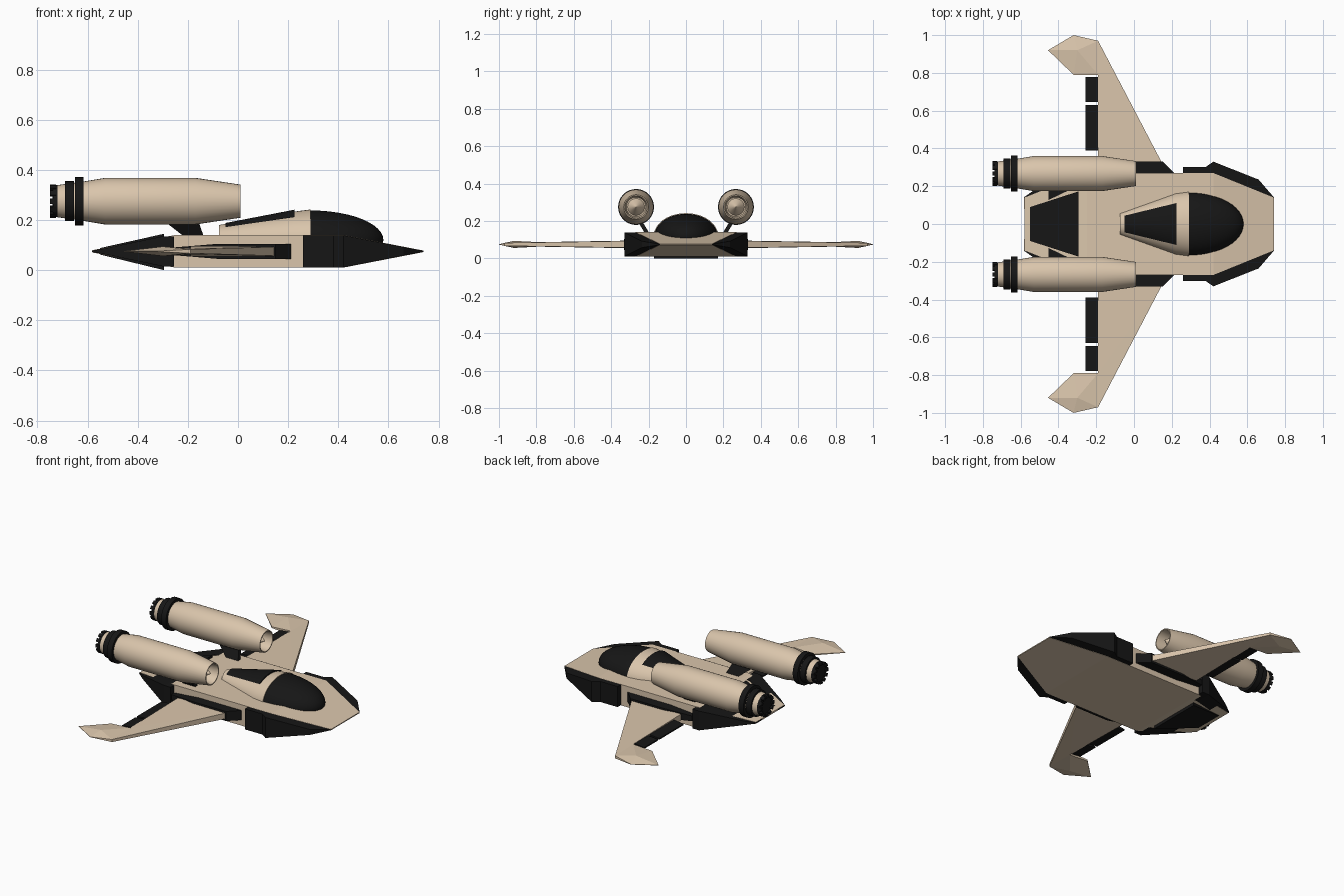
import bpy, bmesh, math

if "Cube" in bpy.data.objects:
    bpy.data.objects.remove(bpy.data.objects["Cube"])


def material(name, rgb):
    m = bpy.data.materials.new(name)
    m.diffuse_color = (*rgb, 1)
    m.use_nodes = True
    m.node_tree.nodes["Principled BSDF"].inputs["Base Color"].default_value = m.diffuse_color
    return m


TAN = material("tan_paint", (0.70, 0.56, 0.41))
BLACK = material("black_paint", (0.008, 0.008, 0.008))


def finish(name, bm, mat, smooth=None):
    bmesh.ops.recalc_face_normals(bm, faces=bm.faces)
    me = bpy.data.meshes.new(name)
    bm.to_mesh(me)
    bm.free()
    me.materials.append(mat)
    ob = bpy.data.objects.new(name, me)
    bpy.context.collection.objects.link(ob)
    if smooth:
        bpy.ops.object.select_all(action='DESELECT')
        ob.select_set(True)
        bpy.context.view_layer.objects.active = ob
        bpy.ops.object.shade_smooth_by_angle(angle=math.radians(smooth))
    return ob


def loft(name, rings, mat, smooth=None):
    """Skin closed rings of equal size and cap both ends."""
    bm = bmesh.new()
    vs = [[bm.verts.new(p) for p in r] for r in rings]
    n = len(rings[0])
    for a, b in zip(vs, vs[1:]):
        for i in range(n):
            j = (i + 1) % n
            bm.faces.new((a[i], a[j], b[j], b[i]))
    bm.faces.new(vs[0])
    bm.faces.new(vs[-1])
    return finish(name, bm, mat, smooth)


def slab(name, stations, mat):
    """Box sections along x: (x, y0, y1, z0, z1)."""
    return loft(name, [[(x, a, lo), (x, b, lo), (x, b, hi), (x, a, hi)]
                       for x, a, b, lo, hi in stations], mat)


def lathe(name, profile, cy, cz, mat, n=32):
    return loft(name, [[(x, cy + r * math.cos(2 * math.pi * i / n), cz + r * math.sin(2 * math.pi * i / n))
                        for i in range(n)] for x, r in profile], mat, 25)


def arch(x, hw, base, h, a0=0, a1=180, lift=0, n=24):
    """Half-ellipse section, closed along its chord."""
    pts = []
    for i in range(n + 1):
        t = math.radians(a0 + (a1 - a0) * i / n)
        pts.append((x, hw * math.cos(t), base + h * math.sin(t) + lift))
    return pts


# Hull and tail plates
slab("hull", [(-.58, -.14, .14, .07, .08), (-.25, -.27, .27, .01, .14),
              (.42, -.27, .27, .01, .14), (.74, -.14, .14, .072, .078)], TAN)
slab("tail_upper_plate", [(-.55, -.09, .09, .075, .088), (-.295, -.172, .172, .09, .145)], BLACK)
slab("tail_lower_plate", [(-.55, -.09, .09, .062, .075), (-.295, -.172, .172, 0, .06)], BLACK)

# Cockpit fairing, dorsal panel and canopy
loft("cockpit_fairing", [arch(-.075, .058, .12, .06), arch(.22, .163, .12, .113),
                         arch(.29, .172, .12, .122)], TAN, 30)
loft("dorsal_panel", [arch(-.05, .066, .12, .064, 48, 132, .004),
                      arch(.225, .166, .12, .115, 48, 132, .006)], BLACK, 30)
bm = bmesh.new()
bmesh.ops.create_uvsphere(bm, u_segments=48, v_segments=24, radius=1)
for v in bm.verts:
    v.co = (.29 + .29 * v.co.x, .168 * v.co.y, .12 + .118 * v.co.z)
bmesh.ops.bisect_plane(bm, geom=bm.verts[:] + bm.edges[:] + bm.faces[:],
                       plane_co=(.28, 0, 0), plane_no=(-1, 0, 0), clear_outer=True)
bmesh.ops.bisect_plane(bm, geom=bm.verts[:] + bm.edges[:] + bm.faces[:],
                       plane_co=(0, 0, .085), plane_no=(0, 0, -1), clear_outer=True)
finish("canopy", bm, BLACK, 40)

for side, s in (("left", 1), ("right", -1)):
    # Black side armour, front and rear
    slab(side + "_front_armour", [(x, s * a, s * b, .075 - h, .075 + h) for x, a, b, h in
         ((.26, .2, .302, .064), (.38, .2, .302, .064), (.42, .2, .33, .064),
          (.66, .13, .235, .017), (.74, .1, .142, .002))], BLACK)
    slab(side + "_rear_armour", [(x, s * a, s * b, .075 - h, .075 + h) for x, a, b, h in
         ((-.255, .2, .30, .06), (-.30, .2, .30, .06), (-.53, .09, .178, .012),
          (-.582, .08, .142, .003))], BLACK)

    # Wing root block
    slab(side + "_wing_root", [(x, s * .22, s * y, .075 - h, .075 + h) for x, y, h in
         ((.212, .272, .03), (.15, .332, .03), (-.08, .332, .03), (-.25, .30, .016))], BLACK)

    # Wing: outline with half thickness at each corner, plus a raised tip centre
    outline = [(.15, .32, .018), (-.19, .97, .008), (-.32, 1.0, .001), (-.455, .92, .001),
               (-.32, .79, .004), (-.19, .79, .012), (-.19, .32, .02)]
    bm = bmesh.new()
    up, dn = ([bm.verts.new((x, s * y, .075 + k * h)) for x, y, h in outline] for k in (1, -1))
    for ring, k in ((up, 1), (dn, -1)):
        peak = bm.verts.new((-.30, s * .92, .075 + k * .019))
        for i in range(1, 5):
            bm.faces.new((ring[i], ring[i + 1], peak))
        bm.faces.new((ring[1], peak, ring[5]))
        bm.faces.new((ring[0], ring[1], ring[5]))
        bm.faces.new((ring[0], ring[5], ring[6]))
    for i in range(7):
        j = (i + 1) % 7
        bm.faces.new((up[i], up[j], dn[j], dn[i]))
    finish(side + "_wing", bm, TAN)

    # Trailing-edge flaps
    for tag, a, b in (("inner", .39, .63), ("outer", .645, .778)):
        slab(f"{side}_{tag}_flap", [(-.257, s * a, s * b, .071, .079),
                                    (-.188, s * a, s * b, .064, .086)], BLACK)

    # Engine nacelle with hollow intake and spike
    cy, cz = s * .267, .275
    lathe(side + "_engine", [(-.735, .045), (-.735, .062), (-.62, .078), (-.53, .093), (-.17, .093),
                             (.01, .066), (.01, .060), (-.07, .052), (-.07, .045), (0, .0005)], cy, cz, TAN)
    for tag, x0, x1, r in (("large", -.65, -.616, .096), ("middle", -.69, -.655, .08),
                           ("nozzle", -.738, -.715, .064)):
        lathe(f"{side}_{tag}_ring", [(x0, r * .7), (x0, r), (x1, r), (x1, r * .7)], cy, cz, BLACK)
    lathe(side + "_exhaust", [(-.739, .052), (-.732, .0005)], cy, cz, BLACK)

    # Nozzle teeth
    bm = bmesh.new()
    for i in range(12):
        t = math.tau * i / 12
        ring = [[bm.verts.new((x, cy + r * math.cos(t + d), cz + r * math.sin(t + d)))
                 for r, d in ((.05, -.16), (.067, -.16), (.067, .16), (.05, .16))] for x in (-.75, -.725)]
        for k in range(4):
            m = (k + 1) % 4
            bm.faces.new((ring[0][k], ring[0][m], ring[1][m], ring[1][k]))
        bm.faces.new(ring[0])
        bm.faces.new(ring[1])
    finish(side + "_nozzle_teeth", bm, BLACK)

    # Engine pylon
    loft(side + "_pylon", [[(a, s * (y - .012), z), (b, s * (y - .012), z), (b, s * (y + .012), z),
                            (a, s * (y + .012), z)]
                           for a, b, y, z in ((-.21, -.135, .205, .13), (-.30, -.16, .247, .20))], BLACK)
